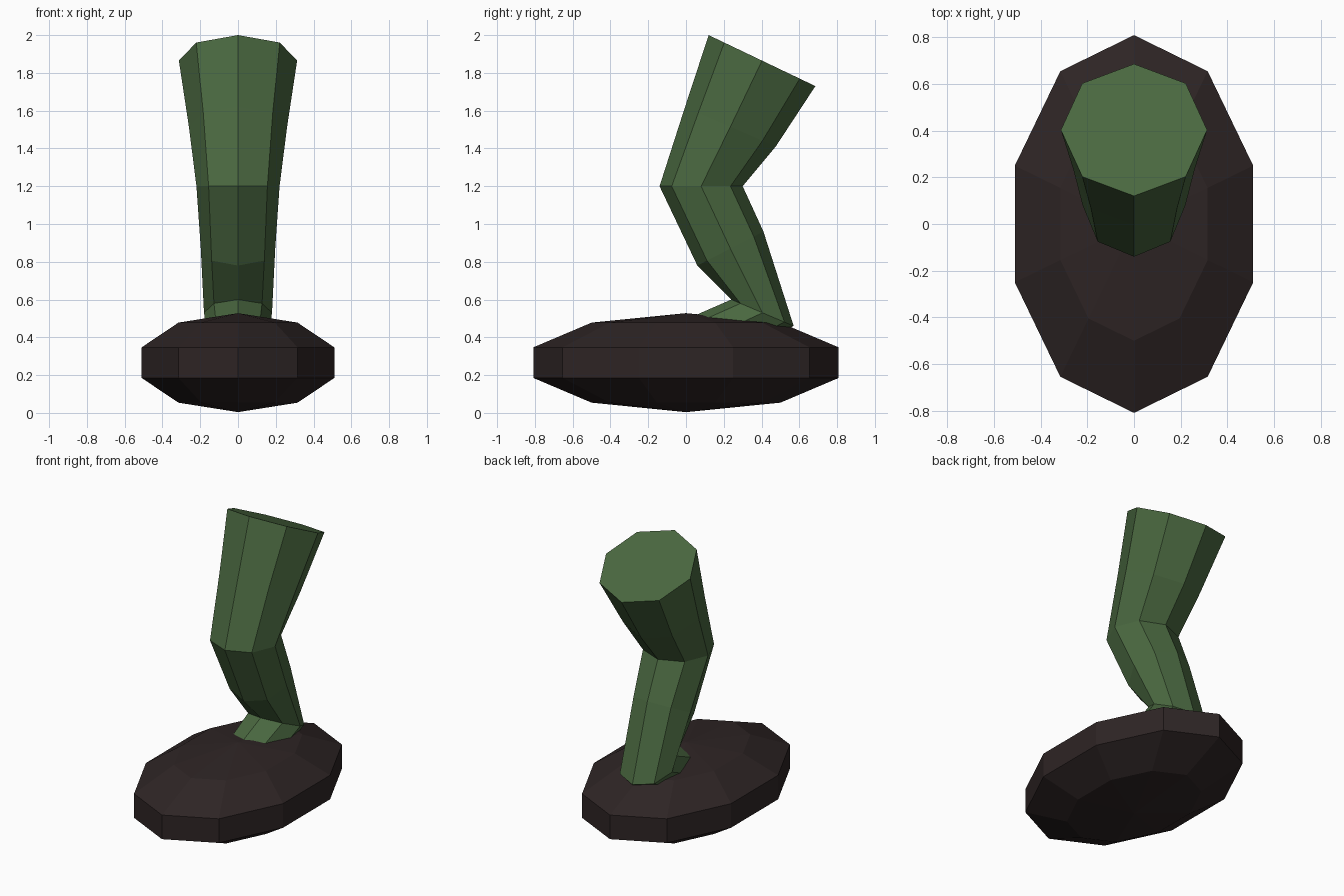
import bpy
import bmesh
from math import cos, sin, pi
from mathutils import Vector

if "Cube" in bpy.data.objects:
    bpy.data.objects.remove(bpy.data.objects["Cube"])


def material(name, rgb):
    mat = bpy.data.materials.new(name)
    mat.diffuse_color = (*rgb, 1.0)
    mat.use_nodes = True
    mat.node_tree.nodes["Principled BSDF"].inputs["Base Color"].default_value = mat.diffuse_color
    return mat


def finish(bm, name, mat):
    bmesh.ops.recalc_face_normals(bm, faces=bm.faces)
    mesh = bpy.data.meshes.new(name)
    bm.to_mesh(mesh)
    bm.free()
    mesh.materials.append(mat)
    obj = bpy.data.objects.new(name, mesh)
    bpy.context.collection.objects.link(obj)
    return obj


def bridge(bm, a, b):
    n = len(a)
    for i in range(n):
        j = (i + 1) % n
        bm.faces.new((a[i], a[j], b[j], b[i]))


green = material("leg_green", (0.068, 0.138, 0.051))
brown = material("shoe_brown", (0.027, 0.018, 0.018))

# Shoe: ten-sided, five-band flattened ball, long in y
bm = bmesh.new()
RX, RY, RZ, CZ = 0.564, 0.85, 0.262, 0.266
SIDES, BANDS = 10, 5
rings = []
for k in range(1, BANDS):
    t = pi * k / BANDS
    rings.append([bm.verts.new((RX * sin(t) * cos(a), RY * sin(t) * sin(a), CZ + RZ * cos(t)))
                  for a in (pi / 2 + 2 * pi * i / SIDES for i in range(SIDES))])
for a, b in zip(rings, rings[1:]):
    bridge(bm, a, b)
for ring, side in ((rings[0], 1), (rings[-1], -1)):
    pole = bm.verts.new((0, 0, CZ + side * RZ))
    for i in range(SIDES):
        bm.faces.new((pole, ring[i], ring[(i + 1) % SIDES]))
finish(bm, "shoe", brown)

# Leg: eight-sided tube, each ring given by its front and rear point (y, z) and half width
sections = [
    ((0.12, 2.00), (0.685, 1.73), 0.313),    # hip
    ((-0.005, 1.62), (0.475, 1.41), 0.26),   # thigh
    ((-0.14, 1.20), (0.30, 1.20), 0.22),     # knee
    ((0.06, 0.78), (0.41, 0.96), 0.197),     # calf
    ((0.24, 0.60), (0.57, 0.46), 0.18),      # ankle
    ((-0.15, 0.43), (-0.03, 0.17), 0.15),    # instep, inside the shoe
]
bm = bmesh.new()
rings = []
for front, rear, half in sections:
    f, r = Vector((0, *front)), Vector((0, *rear))
    mid, arm = (f + r) / 2, (f - r) / 2
    rings.append([bm.verts.new(mid + arm * cos(a) + Vector((half * sin(a), 0, 0)))
                  for a in (2 * pi * i / 8 for i in range(8))])
for a, b in zip(rings, rings[1:]):
    bridge(bm, a, b)
bm.faces.new(rings[0])
bm.faces.new(rings[-1])
finish(bm, "leg", green)
